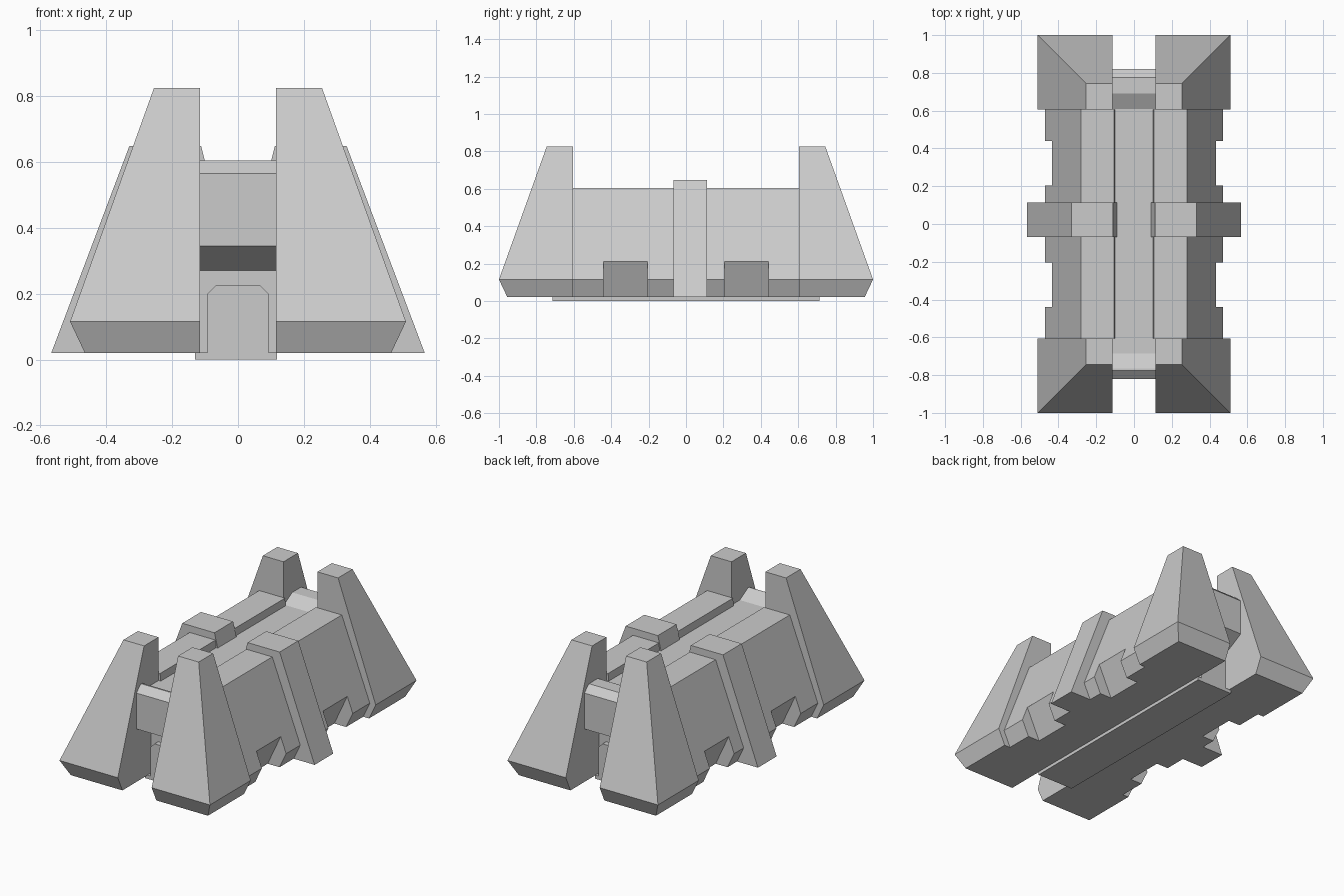
import bpy
import bmesh

cube = bpy.data.objects.get("Cube")
if cube:
    bpy.data.objects.remove(cube, do_unlink=True)

grey = bpy.data.materials.new("light_grey")
grey.use_nodes = True
COLOUR = (0.6, 0.6, 0.6, 1)
grey.diffuse_color = COLOUR
grey.node_tree.nodes["Principled BSDF"].inputs["Base Color"].default_value = COLOUR


def loft(name, rings):
    """Skin a closed solid through rings of equal point count."""
    bm = bmesh.new()
    loops = [[bm.verts.new(p) for p in ring] for ring in rings]
    n = len(loops[0])
    for low, high in zip(loops, loops[1:]):
        for i in range(n):
            j = (i + 1) % n
            bm.faces.new((low[i], low[j], high[j], high[i]))
    bm.faces.new(loops[0][::-1])
    bm.faces.new(loops[-1])
    bmesh.ops.recalc_face_normals(bm, faces=bm.faces)
    mesh = bpy.data.meshes.new(name)
    bm.to_mesh(mesh)
    bm.free()
    mesh.materials.append(grey)
    obj = bpy.data.objects.new(name, mesh)
    bpy.context.collection.objects.link(obj)
    return obj


def prism_y(name, profile, y0, y1, side=1):
    """Extrude an x-z profile along y."""
    return loft(name, [[(side * x, y, z) for x, z in profile] for y in (y0, y1)])


def prism_x(name, profile, x0, x1):
    """Extrude a y-z profile along x."""
    return loft(name, [[(x, y, z) for y, z in profile] for x in (x0, x1)])


FLOOR, ROOF, BASE = 0.56, 0.605, 0.02

# Long hull with a shallow roof trench
half = [(0.425, BASE), (0.47, 0.115), (0.28, ROOF), (0.105, ROOF), (0.1, FLOOR)]
hull = prism_y("hull", half + [(-x, z) for x, z in reversed(half)], -0.605, 0.605)

# Undercut notches along both flanks
notch = [(0.326, -0.02), (0.433, 0.21), (0.6, 0.21), (0.6, -0.02)]
for side in (1, -1):
    for y0, y1 in ((-0.44, -0.205), (0.205, 0.44)):
        cutter = prism_y("notch_cutter", notch, y0, y1, side)
        cutter.hide_render = True
        mod = hull.modifiers.new("notch", 'BOOLEAN')
        mod.operation = 'DIFFERENCE'
        mod.solver = 'EXACT'
        mod.object = cutter
        bpy.context.view_layer.objects.active = hull
        bpy.ops.object.modifier_apply(modifier=mod.name)
        bpy.data.objects.remove(cutter, do_unlink=True)

# Central block with overhanging, chamfered ends and ramps into the trench
core = [(-0.68, BASE), (-0.68, 0.27), (-0.82, 0.345), (-0.82, 0.565),
        (-0.775, ROOF), (-0.765, ROOF), (-0.685, FLOOR),
        (0.61, FLOOR), (0.69, ROOF), (0.775, ROOF), (0.82, 0.565),
        (0.82, 0.345), (0.68, 0.27), (0.68, BASE)]
prism_x("central_block", core, -0.115, 0.115)

# Doors at both ends, and the floor plate
door = [(-0.092, 0), (-0.092, 0.2), (-0.065, 0.227),
        (0.065, 0.227), (0.092, 0.2), (0.092, 0)]
prism_y("front_door", door, -0.715, -0.67)
prism_y("back_door", door, 0.67, 0.715)
prism_x("floor_plate", [(-0.715, 0), (-0.715, 0.022), (0.715, 0.022), (0.715, 0)],
        -0.13, 0.118)

# Raised rib over each flank
rib = [(0.09, BASE), (0.567, BASE), (0.33, 0.648), (0.112, 0.648), (0.09, FLOOR)]
for side, label in ((1, "left"), (-1, "right")):
    prism_y(label + "_rib", rib, -0.068, 0.113, side)

    # Tapered corner towers with chamfered feet
    for end, place in ((-1, "front"), (1, "back")):
        rings = []
        for x, y, z in ((0.465, 0.955, BASE), (0.51, 1.0, 0.115), (0.255, 0.745, 0.825)):
            rings.append([(side * px, end * py, z) for px, py in
                          ((0.115, 0.605), (x, 0.605), (x, y), (0.115, y))])
        loft(f"{place}_{label}_tower", rings)
